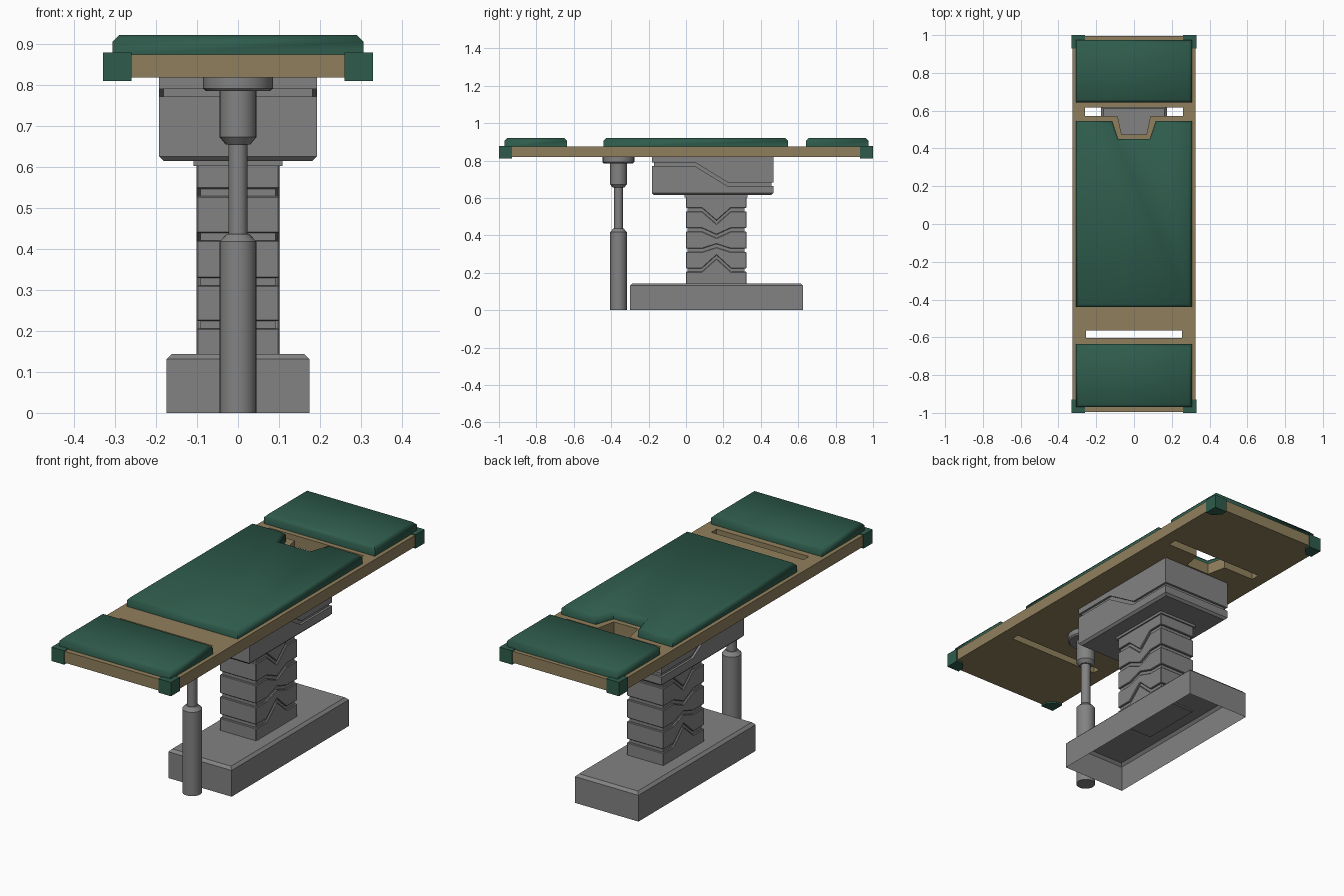
import bpy, bmesh, math
from mathutils import Vector

if "Cube" in bpy.data.objects:
    bpy.data.objects.remove(bpy.data.objects["Cube"])


def material(name, rgb):
    m = bpy.data.materials.new(name)
    m.diffuse_color = (*rgb, 1)
    m.use_nodes = True
    m.node_tree.nodes["Principled BSDF"].inputs["Base Color"].default_value = m.diffuse_color
    return m


GREEN = material("green upholstery", (0.028, 0.107, 0.072))
TAN = material("tan board", (0.28, 0.213, 0.108))
GREY = material("grey metal", (0.225, 0.225, 0.225))


def finish(bm, name, mat, smooth=None):
    bmesh.ops.recalc_face_normals(bm, faces=bm.faces)
    me = bpy.data.meshes.new(name)
    bm.to_mesh(me)
    bm.free()
    me.materials.append(mat)
    if smooth:
        me.shade_smooth()
        me.set_sharp_from_angle(angle=math.radians(smooth))
    ob = bpy.data.objects.new(name, me)
    bpy.context.collection.objects.link(ob)
    return ob


def prism(name, pts, lo, hi, mat, axis='z', bevel=0, where=None, smooth=None, open_bottom=False):
    """Extrude an outline along z (points are x, y) or along x (points are y, z)."""
    bm = bmesh.new()
    place = (lambda p, h: (p[0], p[1], h)) if axis == 'z' else (lambda p, h: (h, p[0], p[1]))
    a = [bm.verts.new(place(p, lo)) for p in pts]
    b = [bm.verts.new(place(p, hi)) for p in pts]
    n = len(pts)
    if not open_bottom:
        bm.faces.new(a[::-1])
    bm.faces.new(b)
    for i in range(n):
        j = (i + 1) % n
        bm.faces.new((a[i], a[j], b[j], b[i]))
    bmesh.ops.recalc_face_normals(bm, faces=bm.faces)
    if bevel:
        edges = [e for e in bm.edges if where is None or all(where(v.co) for v in e.verts)]
        bmesh.ops.bevel(bm, geom=edges, offset=bevel, segments=1, profile=0.5, affect='EDGES')
    return finish(bm, name, mat, smooth)


def rect(x0, x1, y0, y1):
    return [(x0, y0), (x1, y0), (x1, y1), (x0, y1)]


# Table board with a slot near each end, the rear one joined to a face notch
board = prism("table_board", rect(-.326, .326, -.995, .995), .818, .875, TAN)
notch_slot = [(-.26, .618), (-.26, .572), (-.087, .572), (-.066, .475),
              (.066, .475), (.087, .572), (.26, .572), (.26, .618)]
for outline in (notch_slot, rect(-.255, .255, -.604, -.563)):
    cutter = prism("slot_cutter", outline, .7, 1, TAN)
    mod = board.modifiers.new("slot", 'BOOLEAN')
    mod.operation, mod.solver, mod.object = 'DIFFERENCE', 'EXACT', cutter
    bpy.context.view_layer.update()
    cut = bpy.data.meshes.new_from_object(board.evaluated_get(bpy.context.evaluated_depsgraph_get()))
    board.modifiers.clear()
    board.data = cut
    bpy.data.objects.remove(cutter)

# Corner guards, cut diagonally on the inside
for sx in (-1, 1):
    for sy in (-1, 1):
        pts = [(.33, 1), (.26, 1), (.26, .965), (.295, .93), (.33, .93)]
        prism("corner_guard", [(sx * x, sy * y) for x, y in pts], .81, .879, GREEN)

# Padded cushions with chamfered tops
main_outline = [(-.306, -.44), (.306, -.44), (.306, .545), (.116, .545),
                (.084, .45), (-.084, .45), (-.116, .545), (-.306, .545)]
for name, outline in (("main_cushion", main_outline),
                      ("front_cushion", rect(-.306, .306, -.97, -.635)),
                      ("rear_cushion", rect(-.306, .306, .642, .975))):
    prism(name, outline, .873, .922, GREEN, bevel=.016,
          where=lambda c: c.z > .9, smooth=60)

# Base: hollow box open underneath
prism("base", rect(-.175, .175, -.30, .625), 0, .144, GREY, bevel=.013,
      where=lambda c: c.z > .1, open_bottom=True)

# Telescopic column: stacked sleeves parted by zigzag grooves around a core
levels = [(.215, .285), (.32, .345), (.43, .395), (.538, .47)]


def zigzag(end, mid, shift):
    return [(y, z + shift) for y, z in
            ((0, end), (.085, end), (.163, mid), (.24, end), (.323, end))]


lows = [[(0, .135), (.323, .135)]] + [zigzag(*l, .009) for l in levels]
highs = [zigzag(*l, -.009) for l in levels] + [[(0, .605), (.323, .605)]]
for low, high in zip(lows, highs):
    prism("column_sleeve", low + high[::-1], -.101, .101, GREY, 'x', bevel=.003)
prism("column_core", rect(-.092, .092, .009, .314), .14, .6, GREY)
prism("column_collar", rect(-.108, .108, -.007, .33), .602, .62, GREY)

# Tilting head: lower and upper shells with a sloping gap and a core between
prism("head_lower", [(-.183, .615), (.467, .615), (.467, .665), (.22, .665), (.045, .772), (-.183, .772)],
      -.193, .193, GREY, 'x', bevel=.011, where=lambda c: c.z < .64)
prism("head_upper", [(-.183, .79), (.05, .79), (.225, .682), (.467, .682), (.467, .82), (-.183, .82)],
      -.193, .193, GREY, 'x')
prism("head_core", rect(-.182, .182, -.172, .456), .64, .819, GREY)

# Front support strut, turned from a radius/height profile
profile = [(.045, 0), (.045, .418), (.028, .436), (.023, .436), (.023, .655), (.03, .655),
           (.045, .673), (.045, .785), (.078, .785), (.085, .792), (.085, .82)]
bm = bmesh.new()
N = 24
rings = [[bm.verts.new((r * math.cos(2 * math.pi * k / N), -.361 + r * math.sin(2 * math.pi * k / N), z))
          for k in range(N)] for r, z in profile]
for a, b in zip(rings, rings[1:]):
    for k in range(N):
        j = (k + 1) % N
        bm.faces.new((a[k], a[j], b[j], b[k]))
bm.faces.new(rings[0][::-1])
bm.faces.new(rings[-1])
finish(bm, "support_strut", GREY, smooth=30)
